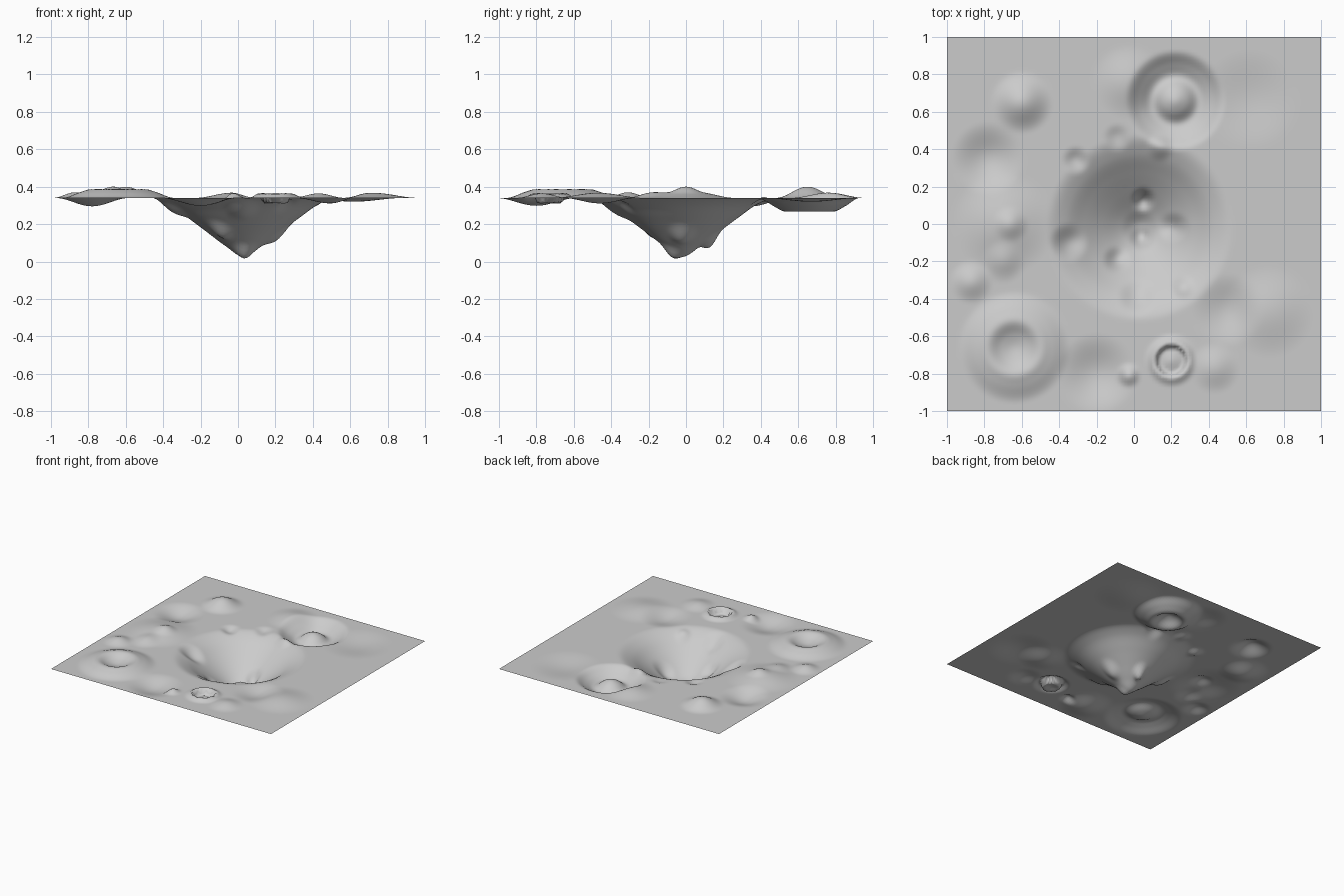
import bpy, bmesh, math

if "Cube" in bpy.data.objects:
    bpy.data.objects.remove(bpy.data.objects["Cube"])

BASE = 0.34      # level of the flat ground
CELLS = 128      # grid resolution


def swell(r, radius):
    """Smooth falloff from 1 in the middle to 0 at the radius."""
    return 0.5 + 0.5 * math.cos(math.pi * r / radius) if r < radius else 0.0


def profile(r, points):
    """Smooth curve through (radius, height) points."""
    if r >= points[-1][0]:
        return points[-1][1]
    n = len(points)
    slope = lambda i: 0.0 if i in (0, n - 1) else (
        (points[i + 1][1] - points[i - 1][1]) / (points[i + 1][0] - points[i - 1][0]))
    for i in range(n - 1):
        (r0, h0), (r1, h1) = points[i], points[i + 1]
        if r <= r1:
            d = r1 - r0
            t = (r - r0) / d
            return ((1 + 2 * t) * (1 - t) ** 2 * h0 + t * (1 - t) ** 2 * d * slope(i)
                    + t * t * (3 - 2 * t) * h1 + t * t * (t - 1) * d * slope(i + 1))


# Ringed landforms: centre x, centre y, (radius, height) points
RINGS = [
    # great central crater
    (0.03, -0.02, [(0, -.315), (.1, -.255), (.2, -.18), (.3, -.105), (.4, -.035), (.5, 0)]),
    # mound with a hollow top
    (-0.64, -0.66, [(0, .0), (.07, .015), (.14, .046), (.2, .032), (.3, 0)]),
    # small steep-walled crater with a raised rim
    (0.20, -0.73, [(0, -.015), (.05, -.025), (.07, -.025), (.085, .022), (.1, .02), (.14, 0)]),
    # wide hollow with a central peak
    (0.22, 0.66, [(0, -.01), (.06, -.03), (.125, -.073), (.19, -.045), (.27, 0)]),
]
# Simple mounds and pits: x, y, radius, height
BUMPS = [
    (-.60, .65, .17, .06), (-.70, 0, .28, .04), (-.66, .0, .10, .022),
    (-.87, -.31, .12, .03), (-.70, -.2, .12, .02), (-.78, .35, .2, -.045),
    (-.20, -.80, .22, -.042), (-.03, -.81, .07, .03), (.43, -.77, .14, .024),
    (.72, -.47, .25, .027), (.50, -.46, .2, -.03), (.62, .67, .27, -.02),
    (-.03, .76, .2, .028),
]
# Dimples inside the great crater
BUMPS += [
    (.05, .13, .07, -.045), (.04, -.08, .07, -.03), (-.09, -.19, .08, -.03),
    (.02, -.39, .11, -.025), (-.31, .34, .08, -.025), (-.35, -.10, .11, -.035),
    (.26, -.34, .07, .018), (.21, -.02, .09, -.03), (.14, .41, .08, .02),
    (-.09, .46, .08, -.018),
]


def height(x, y):
    z = BASE
    for cx, cy, pts in RINGS:
        z += profile(math.hypot(x - cx, y - cy), pts)
    for cx, cy, radius, h in BUMPS:
        z += h * swell(math.hypot(x - cx, y - cy), radius)
    return max(z, 0.0)


# Terrain sheet
bm = bmesh.new()
bmesh.ops.create_grid(bm, x_segments=CELLS, y_segments=CELLS, size=1.0)
for v in bm.verts:
    v.co.z = height(v.co.x, v.co.y)
for f in bm.faces:
    f.smooth = True
mesh = bpy.data.meshes.new("cratered_ground")
bm.to_mesh(mesh)
bm.free()
ground = bpy.data.objects.new("cratered_ground", mesh)
bpy.context.collection.objects.link(ground)

# Grey rock
rock = bpy.data.materials.new("grey rock")
rock.diffuse_color = (0.6, 0.6, 0.6, 1)
rock.use_nodes = True
rock.node_tree.nodes["Principled BSDF"].inputs["Base Color"].default_value = rock.diffuse_color
mesh.materials.append(rock)
